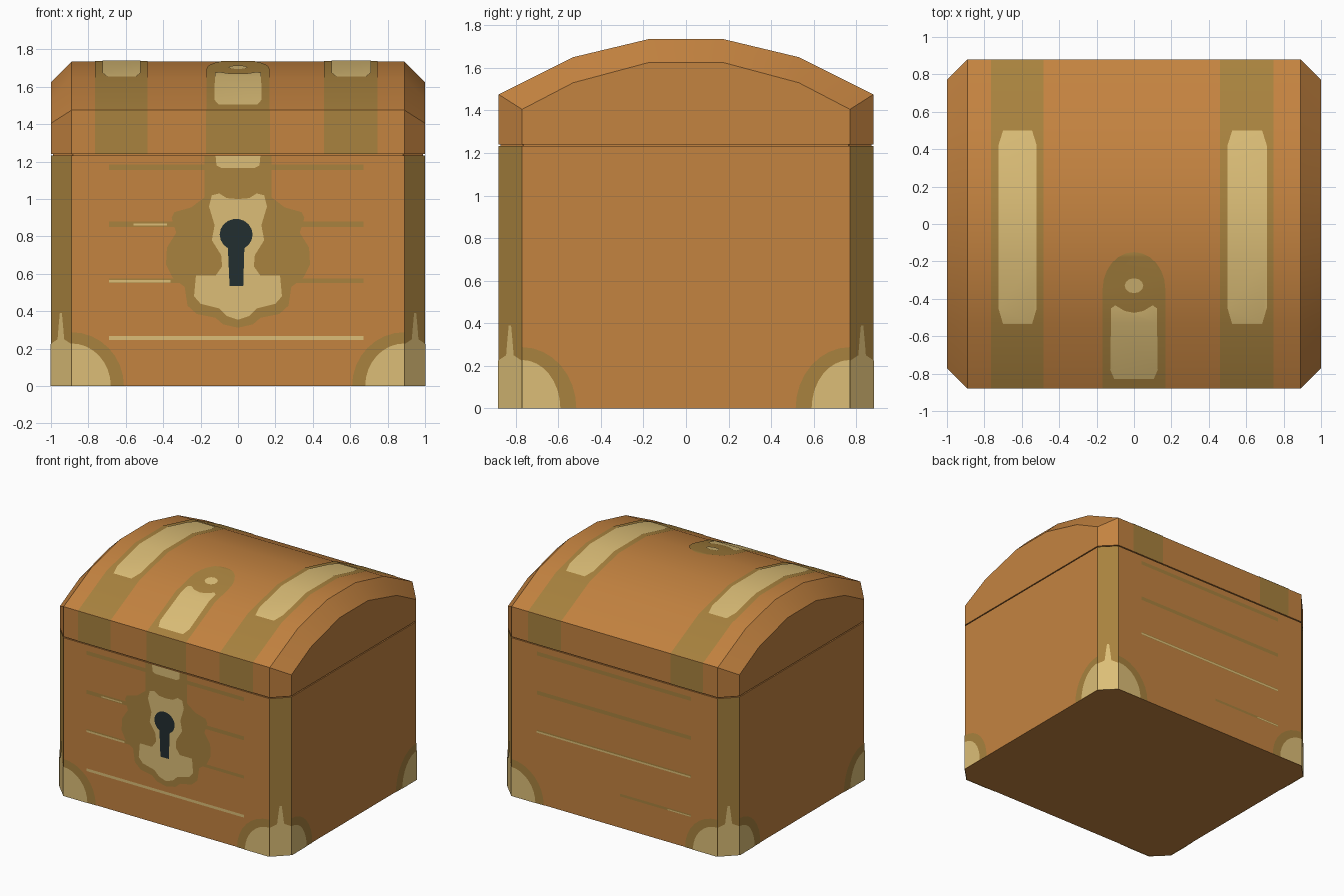
import bpy, bmesh, math
from mathutils import Vector

if "Cube" in bpy.data.objects:
    bpy.data.objects.remove(bpy.data.objects["Cube"])


def material(name, r, g, b):
    lin = [((c / 255 + 0.055) / 1.055) ** 2.4 for c in (r, g, b)]
    m = bpy.data.materials.new(name)
    m.diffuse_color = (*lin, 1)
    m.use_nodes = True
    m.node_tree.nodes["Principled BSDF"].inputs["Base Color"].default_value = m.diffuse_color
    return m


WOOD = material("orange wood", 196, 131, 64)
BRONZE = material("dark bronze", 168, 130, 62)
GOLD = material("pale gold", 220, 190, 119)
DARK = material("keyhole black", 34, 46, 48)
Z = Vector((0, 0, 1))
STEP = 0.003  # spacing of painted layers


def finish(name, bm, mats, smooth=False):
    me = bpy.data.meshes.new(name)
    bm.to_mesh(me)
    bm.free()
    for m in mats:
        me.materials.append(m)
    ob = bpy.data.objects.new(name, me)
    bpy.context.collection.objects.link(ob)
    if smooth:
        bpy.ops.object.select_all(action='DESELECT')
        ob.select_set(True)
        bpy.context.view_layer.objects.active = ob
        bpy.ops.object.shade_smooth_by_angle(angle=math.radians(30))
    return ob


def loft(loops):
    bm = bmesh.new()
    rings = [[bm.verts.new(p) for p in loop] for loop in loops]
    for a, b in zip(rings, rings[1:]):
        for i in range(len(a)):
            j = (i + 1) % len(a)
            bm.faces.new((a[i], a[j], b[j], b[i]))
    bm.faces.new(rings[0])
    bm.faces.new(rings[-1])
    bmesh.ops.recalc_face_normals(bm, faces=bm.faces)
    return bm


def plate(name, mat, pts, origin, u, layer=1):
    """Flat painted plate on an upright face; pts are (along u, height)."""
    u = Vector(u)
    n = u.cross(Z)
    bm = bmesh.new()
    f = bm.faces.new([bm.verts.new(Vector(origin) + u * a + Z * b + n * STEP * layer)
                      for a, b in pts])
    f.normal_update()
    if f.normal.dot(n) < 0:
        f.normal_flip()
    bmesh.ops.triangulate(bm, faces=bm.faces)
    return finish(name, bm, [mat])


def rect(x0, x1, z0, z1):
    return [(x0, z0), (x1, z0), (x1, z1), (x0, z1)]


def mirrored(half):
    return half + [(-x, z) for x, z in reversed(half) if x > 1e-4]


# Body with chamfered corners; a tiny inset step at the top makes the seam
def octagon(s, z):
    q = [(0.89, -0.88), (1, -0.77), (1, 0.77), (0.89, 0.88)]
    return [(x * s, y * s, z) for x, y in q + [(-x, -y) for x, y in q]]


bm = loft([octagon(1, 0), octagon(1, 1.232), octagon(0.99, 1.232), octagon(0.99, 1.24)])
for f in bm.faces:
    n = f.normal
    if abs(n.x) > 0.3 and abs(n.y) > 0.3 and f.calc_center_median().z < 1:
        f.material_index = 1
finish("chest_body", bm, [WOOD, BRONZE])

# Lid: arched profile with bevelled ends
ARC = [(-0.88, 1.475), (-0.53, 1.65), (-0.175, 1.735), (0.175, 1.735), (0.53, 1.65), (0.88, 1.475)]
END = [(-0.77, 1.405), (-0.53, 1.53), (-0.175, 1.625), (0.175, 1.625), (0.53, 1.53), (0.77, 1.405)]


def section(x, arc):
    pts = [(arc[0][0], 1.24)] + arc + [(arc[-1][0], 1.24)]
    return [(x, y, z) for y, z in pts]


finish("chest_lid", loft([section(-1, END), section(-0.89, ARC), section(0.89, ARC), section(1, END)]),
       [WOOD], True)


def arc_height(y):
    for (y0, z0), (y1, z1) in zip(ARC, ARC[1:]):
        if y <= y1 + 1e-6:
            return z0 + (z1 - z0) * (y - y0) / (y1 - y0)
    return ARC[-1][1]


def drape(name, mat, pts, layer=1):
    """Painted plate laid over the arched lid; pts are (x, y) from above."""
    bm = bmesh.new()
    f = bm.faces.new([bm.verts.new((x, y, 0)) for x, y in pts])
    f.normal_update()
    if f.normal.z < 0:
        f.normal_flip()
    for y, _ in ARC[1:-1]:
        bmesh.ops.bisect_plane(bm, geom=bm.verts[:] + bm.edges[:] + bm.faces[:],
                               plane_co=(0, y, 0), plane_no=(0, 1, 0))
    for v in bm.verts:
        v.co.z = arc_height(v.co.y) + STEP * 1.1 * layer
    return finish(name, bm, [mat], True)


FRONT = ((0, -0.88, 0), (1, 0, 0))
BACK = ((0, 0.88, 0), (-1, 0, 0))

# Lid straps
for side, a, b, c, d in (("left", -0.765, -0.483, -0.725, -0.52), ("right", 0.46, 0.747, 0.5, 0.71)):
    drape(side + "_strap", BRONZE, rect(a, b, -0.88, 0.88))
    k = 0.025
    drape(side + "_strap_inlay", GOLD,
          [(c + k, -0.535), (d - k, -0.535), (d, -0.45), (d, 0.42), (d - k, 0.5),
           (c + k, 0.5), (c, 0.42), (c, -0.45)], 2)
    plate(side + "_strap_front", BRONZE, rect(a, b, 1.24, 1.475), *FRONT)
    plate(side + "_strap_back", BRONZE, rect(-b, -a, 1.24, 1.475), *BACK)

# Hasp over the lid
tip = [(0.168 * math.cos(t), -0.35 + 0.2 * math.sin(t)) for t in (i * math.pi / 12 for i in range(13))]
drape("hasp", BRONZE, [(-0.168, -0.88), (0.168, -0.88)] + tip)
drape("hasp_inlay", GOLD, mirrored([(0, -0.475), (0.05, -0.465), (0.1, -0.435), (0.122, -0.45),
                                    (0.127, -0.78), (0.105, -0.83)]), 2)
drape("hasp_stud", GOLD, [(0.05 * math.cos(i * math.pi / 6), -0.33 + 0.04 * math.sin(i * math.pi / 6))
                          for i in range(12)], 2)
plate("hasp_front", BRONZE, rect(-0.17, 0.17, 1.24, 1.475), *FRONT)

# Lock plate and keyhole
plate("lock_plate", BRONZE, mirrored([
    (0.178, 1.232), (0.178, 1.01), (0.25, 0.955), (0.34, 0.93), (0.355, 0.9), (0.33, 0.82),
    (0.38, 0.74), (0.385, 0.65), (0.35, 0.58), (0.285, 0.53), (0.27, 0.43), (0.22, 0.385),
    (0.12, 0.365), (0.08, 0.33), (0, 0.312)]), *FRONT, 2)
plate("lock_top_inlay", GOLD, [(-0.12, 1.232), (-0.115, 1.18), (-0.09, 1.167), (0.09, 1.167),
                               (0.115, 1.18), (0.12, 1.232)], *FRONT, 3)
plate("lock_inlay", GOLD, mirrored([
    (0, 1.0), (0.06, 1.005), (0.1, 1.03), (0.14, 1.02), (0.155, 0.96), (0.125, 0.86), (0.14, 0.78),
    (0.09, 0.7), (0.085, 0.64), (0.12, 0.59), (0.225, 0.59), (0.235, 0.48), (0.2, 0.44),
    (0.1, 0.415), (0.06, 0.375), (0, 0.355)]), *FRONT, 3)
hole = [(-0.01 + 0.088 * math.cos(math.radians(t)), 0.81 + 0.084 * math.sin(math.radians(t)))
        for t in range(-60, 241, 20)]
plate("keyhole", DARK, [(-0.045, 0.535), (0.028, 0.535)] + hole, *FRONT, 4)

# Plank grooves: name, colour, start, end, height, thickness, face, layer
for name, mat, x0, x1, z, t, face, layer in (
        ("groove_1", BRONZE, -0.69, 0.67, 1.17, 0.03, FRONT, 1),
        ("groove_2", BRONZE, -0.69, 0.67, 0.865, 0.03, FRONT, 1),
        ("groove_2_glint", GOLD, -0.56, -0.38, 0.863, 0.01, FRONT, 2),
        ("groove_3", BRONZE, -0.69, 0.67, 0.563, 0.024, FRONT, 1),
        ("groove_3_glint", GOLD, -0.69, -0.36, 0.56, 0.014, FRONT, 2),
        ("groove_4", GOLD, -0.69, 0.67, 0.257, 0.021, FRONT, 1),
        ("back_groove_1", BRONZE, -0.67, 0.66, 1.17, 0.03, BACK, 1),
        ("back_groove_2", BRONZE, -0.67, 0.66, 0.865, 0.03, BACK, 1),
        ("back_groove_3", BRONZE, -0.67, 0.66, 0.563, 0.024, BACK, 1),
        ("back_groove_3_glint", GOLD, -0.67, 0.66, 0.56, 0.013, BACK, 2),
        ("back_groove_4", BRONZE, 0.05, 0.66, 0.257, 0.02, BACK, 1),
        ("back_groove_4_glint", GOLD, 0.46, 0.66, 0.255, 0.009, BACK, 2)):
    plate(name, mat, rect(x0, x1, z - t / 2, z + t / 2), *face, layer)


# Corner guards: quarter rounds on the four sides, spiked plate on each chamfer
def quarter(edge, s, w, h):
    return [(s * edge, 0)] + [(s * (edge - w * math.cos(i * math.pi / 16)), h * math.sin(i * math.pi / 16))
                              for i in range(9)]


SIDES = (("front", *FRONT, 0.89, 0.21, 0.28), ("back", *BACK, 0.89, 0.21, 0.28),
         ("right", (1, 0, 0), (0, 1, 0), 0.77, 0.18, 0.255), ("left", (-1, 0, 0), (0, -1, 0), 0.77, 0.18, 0.255))
for side, o, u, edge, w_in, w_out in SIDES:
    for s in (-1, 1):
        plate(side + "_corner_rim", BRONZE, quarter(edge, s, w_out, 0.288), o, u)
        plate(side + "_corner_guard", GOLD, quarter(edge, s, w_in, 0.228), o, u, 2)
for sx in (-1, 1):
    for sy in (-1, 1):
        u = Z.cross(Vector((sx, sy, 0)).normalized())
        plate("corner_spike", GOLD, mirrored([
            (0.078, 0), (0.078, 0.225), (0.025, 0.25), (0.017, 0.32), (0.008, 0.39)]),
            (sx * 0.945, sy * 0.825, 0), u)
